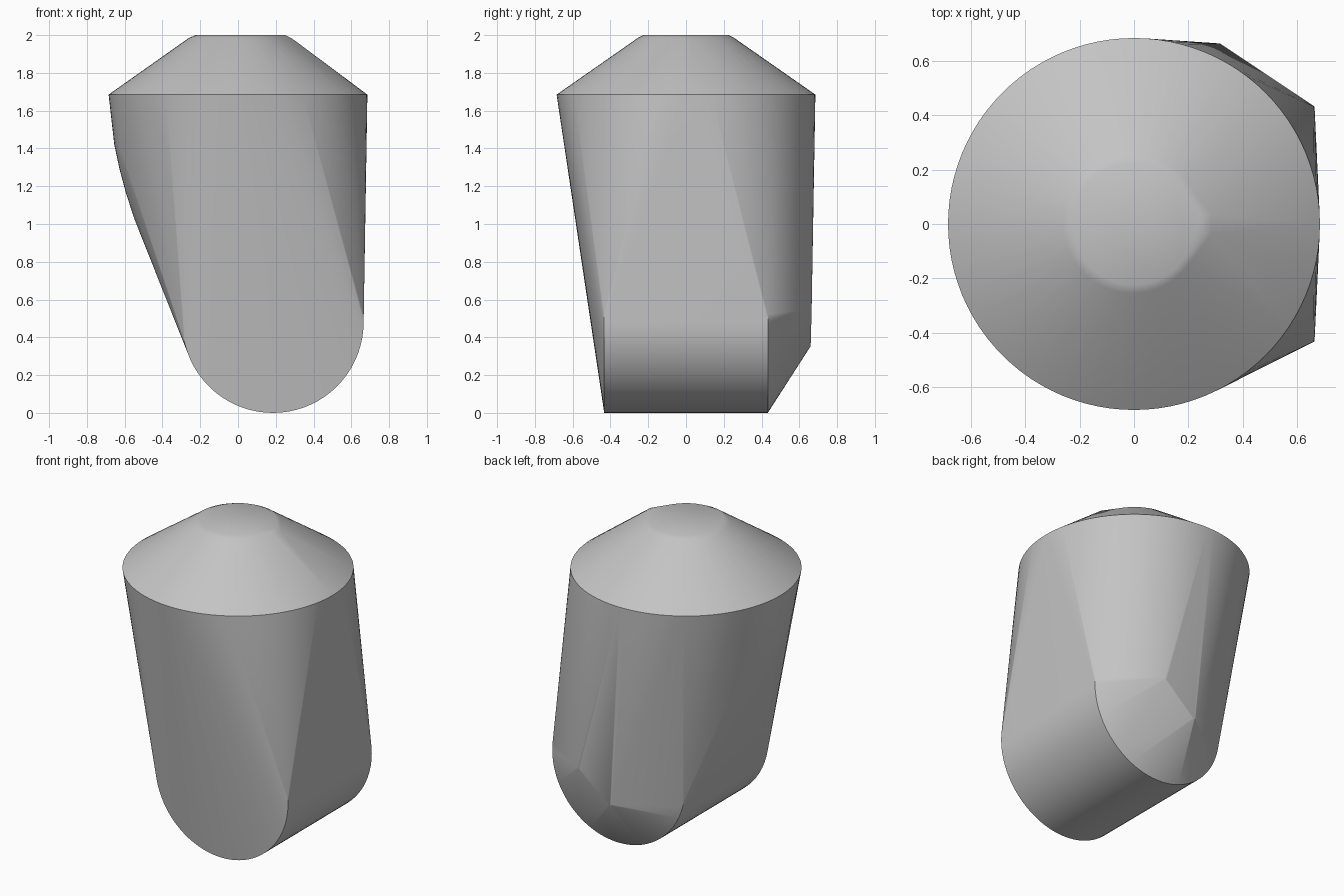
import bpy
import bmesh
from math import cos, sin, tau, radians

cube = bpy.data.objects.get("Cube")
if cube:
    bpy.data.objects.remove(cube, do_unlink=True)

grey = bpy.data.materials.new("light_grey")
grey.use_nodes = True
colour = (0.55, 0.55, 0.55, 1)
grey.diffuse_color = colour
grey.node_tree.nodes["Principled BSDF"].inputs["Base Color"].default_value = colour


def circle(count, radius):
    """Evenly spaced points round a flat circle."""
    return [(radius * cos(tau * i / count), radius * sin(tau * i / count))
            for i in range(count)]


points = []

# Wide shoulder rim
points += [(x, y, 1.685) for x, y in circle(96, 0.685)]

# Flat top with a softened edge and a small nose on the +x side
points += [(x - 0.005, y, 1.985) for x, y in circle(40, 0.255)]
points += [(x, y, 2.0) for x, y in circle(40, 0.225)]
for side in (-1, 1):
    points += [(0.285, side * 0.035, 1.983), (0.25, side * 0.03, 2.0)]

# Rounded foot, a cylinder lying along y
for side in (-0.433, 0.433):
    points += [(x + 0.185, side, z + 0.48) for x, z in circle(72, 0.48)]

# Two blunt tips low on the back
for x, y, z in ((0.09, 0.66, 0.365), (0.305, 0.665, 0.55)):
    points += [(x + dx, y, z + dz) for dx, dz in circle(8, 0.012)]

# Gentle bulge down the -x side
for x, z, half in ((-0.655, 1.42, 0.18), (-0.627, 1.29, 0.16),
                   (-0.595, 1.17, 0.14), (-0.55, 1.03, 0.11)):
    for i in range(-4, 5):
        t = i / 4
        points.append((x + 0.025 * t * t, half * t, z))

# Wrap one skin round all the sections
bm = bmesh.new()
for p in points:
    bm.verts.new(p)
bmesh.ops.convex_hull(bm, input=bm.verts[:])
bmesh.ops.delete(bm, geom=[v for v in bm.verts if not v.link_faces], context='VERTS')
bmesh.ops.dissolve_limit(bm, angle_limit=radians(0.3), verts=bm.verts[:], edges=bm.edges[:])
bmesh.ops.recalc_face_normals(bm, faces=bm.faces[:])

mesh = bpy.data.meshes.new("body")
bm.to_mesh(mesh)
bm.free()
mesh.materials.append(grey)
body = bpy.data.objects.new("body", mesh)
bpy.context.collection.objects.link(body)

bpy.ops.object.select_all(action='DESELECT')
body.select_set(True)
bpy.context.view_layer.objects.active = body
bpy.ops.object.shade_smooth_by_angle(angle=radians(30))
